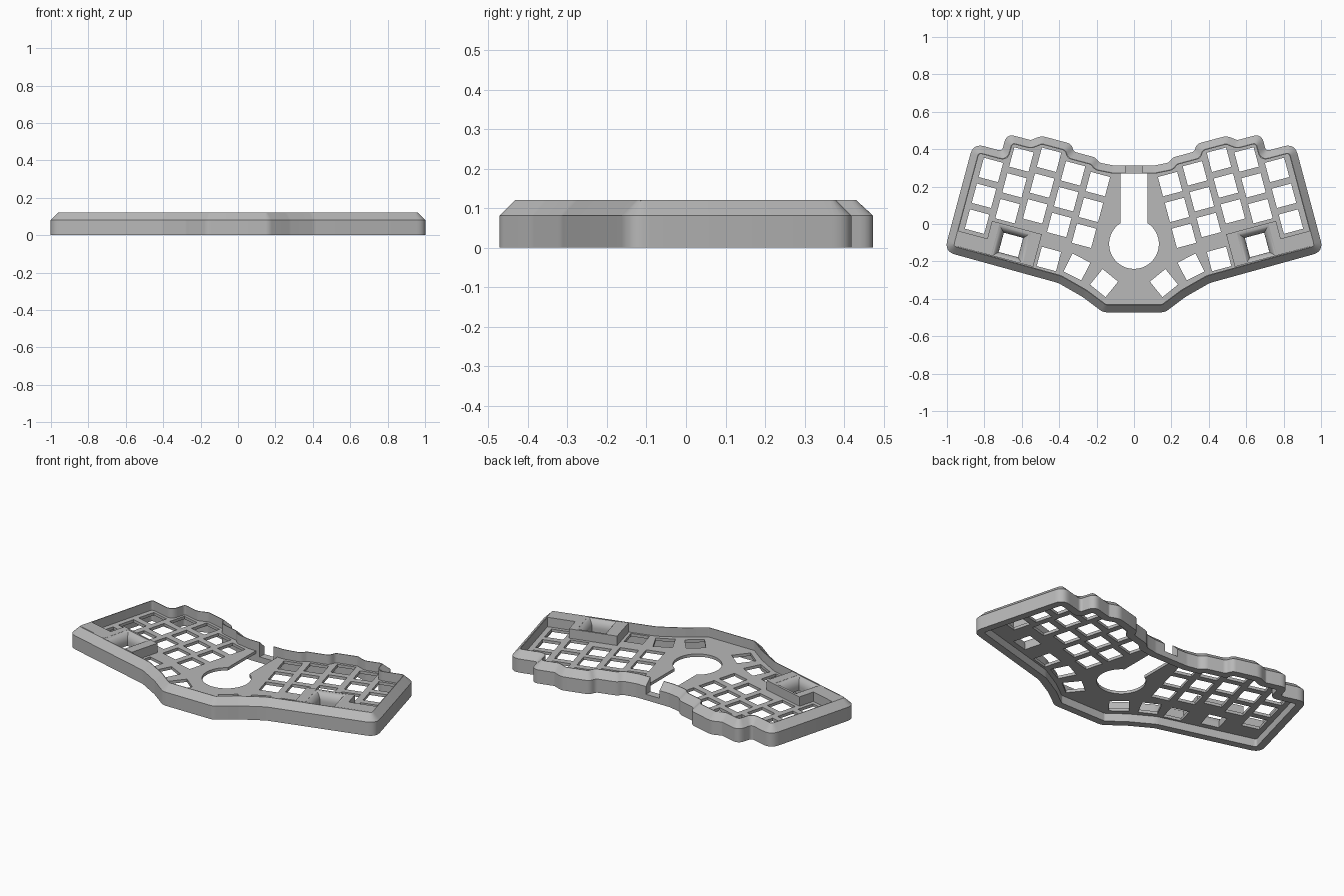
import bpy, bmesh, math
from mathutils import Vector, Matrix

if "Cube" in bpy.data.objects:
    bpy.data.objects.remove(bpy.data.objects["Cube"])

grey = bpy.data.materials.new("case grey")
grey.use_nodes = True
grey.diffuse_color = (0.48, 0.48, 0.48, 1)
grey.node_tree.nodes["Principled BSDF"].inputs["Base Color"].default_value = (0.48, 0.48, 0.48, 1)

PITCH, HOLE = 0.143, 0.107
TILT = math.radians(15)
TOP, SHOULDER = 0.121, 0.081
PLATE_LOW, PLATE_HIGH = 0.048, 0.065
CHAMFER, RIM = 0.04, 0.044


def at(c, u, v, angle=TILT):
    """Point u outward and v backward from c, on a tilted half."""
    return Vector(c) + Matrix.Rotation(angle, 2) @ Vector((u, v))


# Key layout of one half: finger columns, thumb keys and the dished key
columns = [Vector((0.765, 0.289))]
for stagger in (0.096, 0.037, -0.037, -0.021):
    columns.append(at(columns[-1], -PITCH, stagger))
keys = [(at(c, 0, -PITCH * row), 15) for c in columns for row in range(3)]
keys += [((0.455, -0.187), 15), ((0.305, -0.23), 27), ((0.16, -0.316), 39)]
DISH = (0.658, -0.112)
keys.append((DISH, 15))

# Outline of one half, from the front centre around to the back centre
c1, c2, c3, c4, c5 = columns
SIDE, BACK = 0.112, 0.113
half = [((0.165, -0.472), 0.06), ((0.278, -0.388), 0.1), ((0.406, -0.315), 0.1),
        ((1.014, -0.147), 0.06), (at(c1, 0.128, BACK), 0.06),
        (at(c2, SIDE, BACK - 0.096), 0.02), (at(c2, SIDE, BACK), 0.06),
        (at(c3, SIDE + 0.01, BACK - 0.037), 0.02), (at(c3, SIDE - 0.04, BACK), 0.07),
        (at(c3, -SIDE + 0.02, BACK), 0.07), (at(c3, -SIDE - 0.005, BACK - 0.037), 0.03),
        (at(c4, -SIDE + 0.02, BACK), 0.07), (at(c4, -SIDE - 0.01, BACK - 0.021), 0.04),
        ((0.11, 0.313), 0.08)]
corners = [(Vector(p), r) for p, r in half]
corners += [(Vector((-p.x, p.y)), r) for p, r in reversed(corners)]


def outline(inset, steps=6):
    """The outline moved inward, with every corner rounded."""
    n = len(corners)
    pts, turns = [], []
    for i, (p, r) in enumerate(corners):
        a = (p - corners[i - 1][0]).normalized()
        b = (corners[(i + 1) % n][0] - p).normalized()
        na, nb = Vector((-a.y, a.x)), Vector((-b.y, b.x))
        pts.append(p + (na + nb) * inset / (1 + na.dot(nb)))
        turns.append(a.x * b.y - a.y * b.x)
    loop = []
    for i, p in enumerate(pts):
        a, b = pts[i - 1] - p, pts[(i + 1) % n] - p
        r = corners[i][1] + (-inset if turns[i] > 0 else inset)
        tangent = max(r, 0.012) / math.tan(a.angle(b) / 2)
        tangent = min(tangent, a.length * 0.48, b.length * 0.48)
        s, e = p + a.normalized() * tangent, p + b.normalized() * tangent
        for k in range(steps + 1):
            t = k / steps
            loop.append(s * (1 - t) ** 2 + p * 2 * t * (1 - t) + e * t * t)
    return loop


def finish(name, bm):
    bmesh.ops.recalc_face_normals(bm, faces=bm.faces)
    mesh = bpy.data.meshes.new(name)
    bm.to_mesh(mesh)
    bm.free()
    mesh.materials.append(grey)
    ob = bpy.data.objects.new(name, mesh)
    bpy.context.collection.objects.link(ob)
    return ob


def loft(bm, rings, capped=True):
    """Skin a list of (2D loop, height) rings; uncapped rings close on themselves."""
    vs = [[bm.verts.new((p[0], p[1], z)) for p in loop] for loop, z in rings]
    pairs = list(zip(vs, vs[1:])) + ([] if capped else [(vs[-1], vs[0])])
    for lo, hi in pairs:
        for i in range(len(lo)):
            j = (i + 1) % len(lo)
            bm.faces.new((lo[i], lo[j], hi[j], hi[i]))
    if capped:
        bm.faces.new(vs[0][::-1])
        bm.faces.new(vs[-1])


def square(c, h, angle=TILT):
    return [at(c, u, v, angle) for u, v in ((-h, -h), (h, -h), (h, h), (-h, h))]


def flip(loop):
    return [Vector((-p[0], p[1])) for p in reversed(loop)]


def cut(ob, cutter):
    mod = ob.modifiers.new("cut", "BOOLEAN")
    mod.operation, mod.solver, mod.object = "DIFFERENCE", "EXACT", cutter
    bpy.context.view_layer.objects.active = ob
    bpy.ops.object.modifier_apply(modifier=mod.name)
    bpy.data.objects.remove(cutter)


def smooth(ob):
    bpy.ops.object.select_all(action="DESELECT")
    ob.select_set(True)
    bpy.context.view_layer.objects.active = ob
    bpy.ops.object.shade_smooth_by_angle(angle=math.radians(30))


# Chamfered wall around the case, with a cable notch at the back
bm = bmesh.new()
loft(bm, [(outline(0), 0), (outline(0), SHOULDER), (outline(CHAMFER), TOP),
          (outline(RIM), TOP), (outline(RIM), 0)], capped=False)
wall = finish("case_wall", bm)
bm = bmesh.new()
loft(bm, [(square((0, 0.3), 0.045, 0), z) for z in (0.035, 0.2)])
cut(wall, finish("notch_cutter", bm))
smooth(wall)

# Switch plate with key holes
bm = bmesh.new()
loft(bm, [(outline(RIM - 0.005), PLATE_LOW), (outline(RIM - 0.005), PLATE_HIGH)])
plate = finish("switch_plate", bm)
bm = bmesh.new()
for c, degrees in keys:
    hole = square(c, HOLE / 2, math.radians(degrees))
    for loop in (hole, flip(hole)):
        loft(bm, [(loop, -0.1), (loop, 0.2)])
cut(plate, finish("key_cutter", bm))

# Ball opening and the slot behind it, as one keyhole shape
BALL_Y, BALL_R, SLOT = -0.107, 0.133, 0.071
start = math.acos(SLOT / BALL_R)
arc = [start - (math.pi + 2 * start) * k / 40 for k in range(41)]
keyhole = [(BALL_R * math.cos(a), BALL_Y + BALL_R * math.sin(a)) for a in arc]
keyhole += [(-SLOT, 0.275), (SLOT, 0.275)]
bm = bmesh.new()
loft(bm, [(keyhole, -0.1), (keyhole, 0.2)])
cut(plate, finish("ball_cutter", bm))
smooth(plate)

# Raised corner blocks, one on each side, with a flared well around the key hole
step = [at(DISH, u, v) for u, v in
        ((-0.145, -0.082), (0.293, -0.082), (0.293, 0), (0.131, 0),
         (0.131, 0.098), (-0.145, 0.098))]
flare = [math.radians(a) for a in range(0, 81, 10)]
well = [(HOLE / 2, 0.03)]
well += [(HOLE / 2 + 0.042 * (1 - math.cos(a)), 0.07 + 0.051 * math.sin(a)) for a in flare]
well.append((well[-1][0], 0.15))
for side, place in (("left", list), ("right", flip)):
    bm = bmesh.new()
    loft(bm, [(place(step), PLATE_HIGH - 0.01), (place(step), TOP)])
    block = finish(side + "_corner_block", bm)
    bm = bmesh.new()
    loft(bm, [(place(square(DISH, h)), z) for h, z in well])
    cut(block, finish("well_cutter", bm))
    smooth(block)
